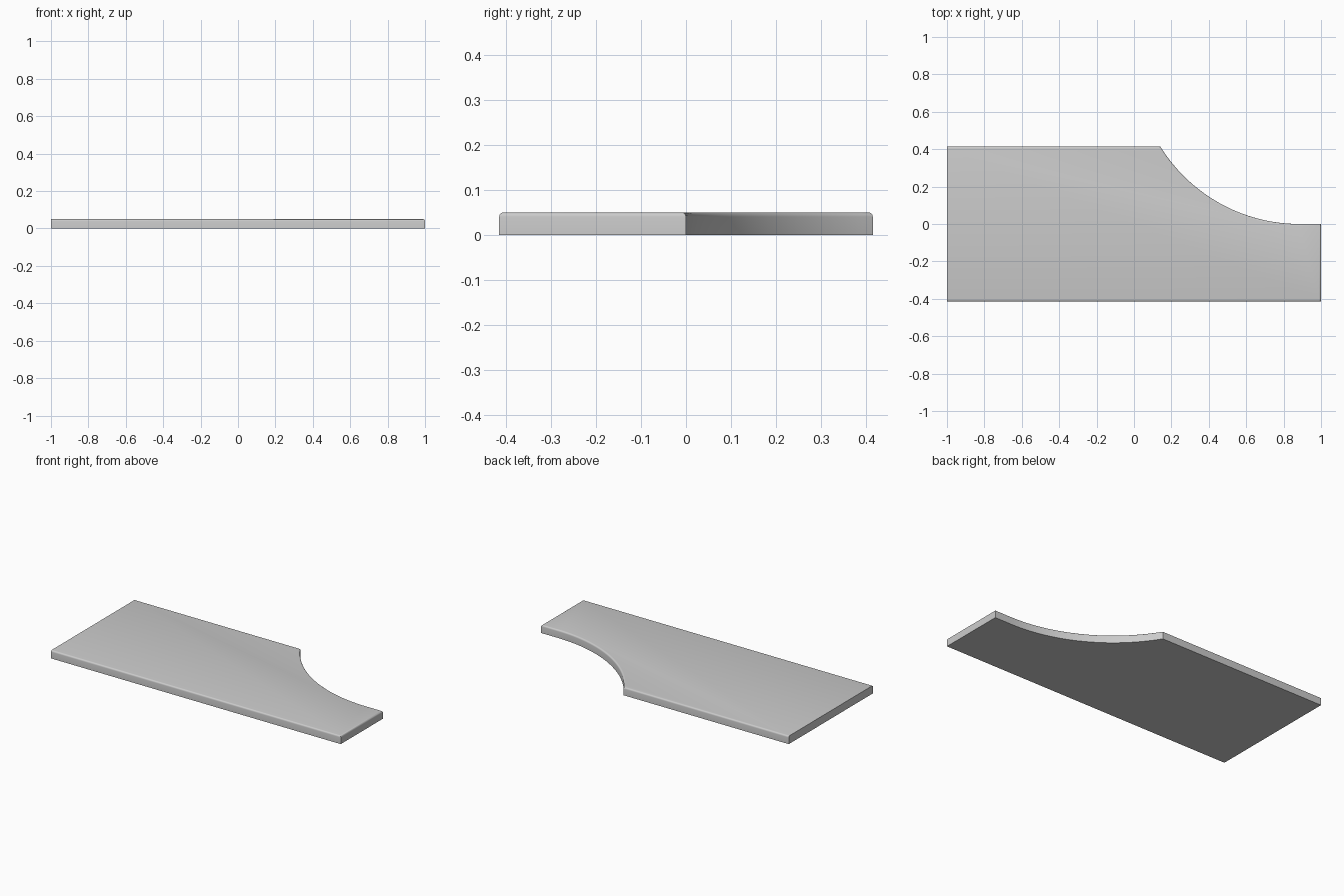
import bpy, bmesh, math

if "Cube" in bpy.data.objects:
    bpy.data.objects.remove(bpy.data.objects["Cube"])

HALF_L, HALF_W, THICK, FILLET = 1.0, 0.415, 0.05, 0.01

# Outline: rectangle with a concave arc cut from the back right corner
cx, start_x = 0.885, 0.14
radius = ((cx - start_x) ** 2 + HALF_W ** 2) / (2 * HALF_W)
sweep = math.asin((cx - start_x) / radius)
STEPS = 32
outline = [(-HALF_L, -HALF_W), (HALF_L, -HALF_W), (HALF_L, 0)]
for i in range(STEPS + 1):
    a = sweep * i / STEPS
    outline.append((cx - radius * math.sin(a), radius - radius * math.cos(a)))
outline.append((-HALF_L, HALF_W))

# Extrude the outline into a slab
bm = bmesh.new()
base = bm.faces.new([bm.verts.new((x, y, 0)) for x, y in outline])
ext = bmesh.ops.extrude_face_region(bm, geom=[base], use_keep_orig=True)
top_verts = [g for g in ext["geom"] if isinstance(g, bmesh.types.BMVert)]
bmesh.ops.translate(bm, verts=top_verts, vec=(0, 0, THICK))
bmesh.ops.recalc_face_normals(bm, faces=bm.faces[:])

# Round the upper edges, leaving the left end square
rounded = [e for e in bm.edges
           if all(v.co.z > THICK / 2 for v in e.verts)
           and not all(v.co.x < -HALF_L + 0.001 for v in e.verts)]
bmesh.ops.bevel(bm, geom=rounded, offset=FILLET, segments=4, profile=0.5,
                affect='EDGES', clamp_overlap=False)
bmesh.ops.recalc_face_normals(bm, faces=bm.faces[:])

mesh = bpy.data.meshes.new("counter_slab")
bm.to_mesh(mesh)
bm.free()
slab = bpy.data.objects.new("counter_slab", mesh)
bpy.context.collection.objects.link(slab)
bpy.context.view_layer.objects.active = slab
slab.select_set(True)
bpy.ops.object.shade_smooth_by_angle(angle=math.radians(30))
